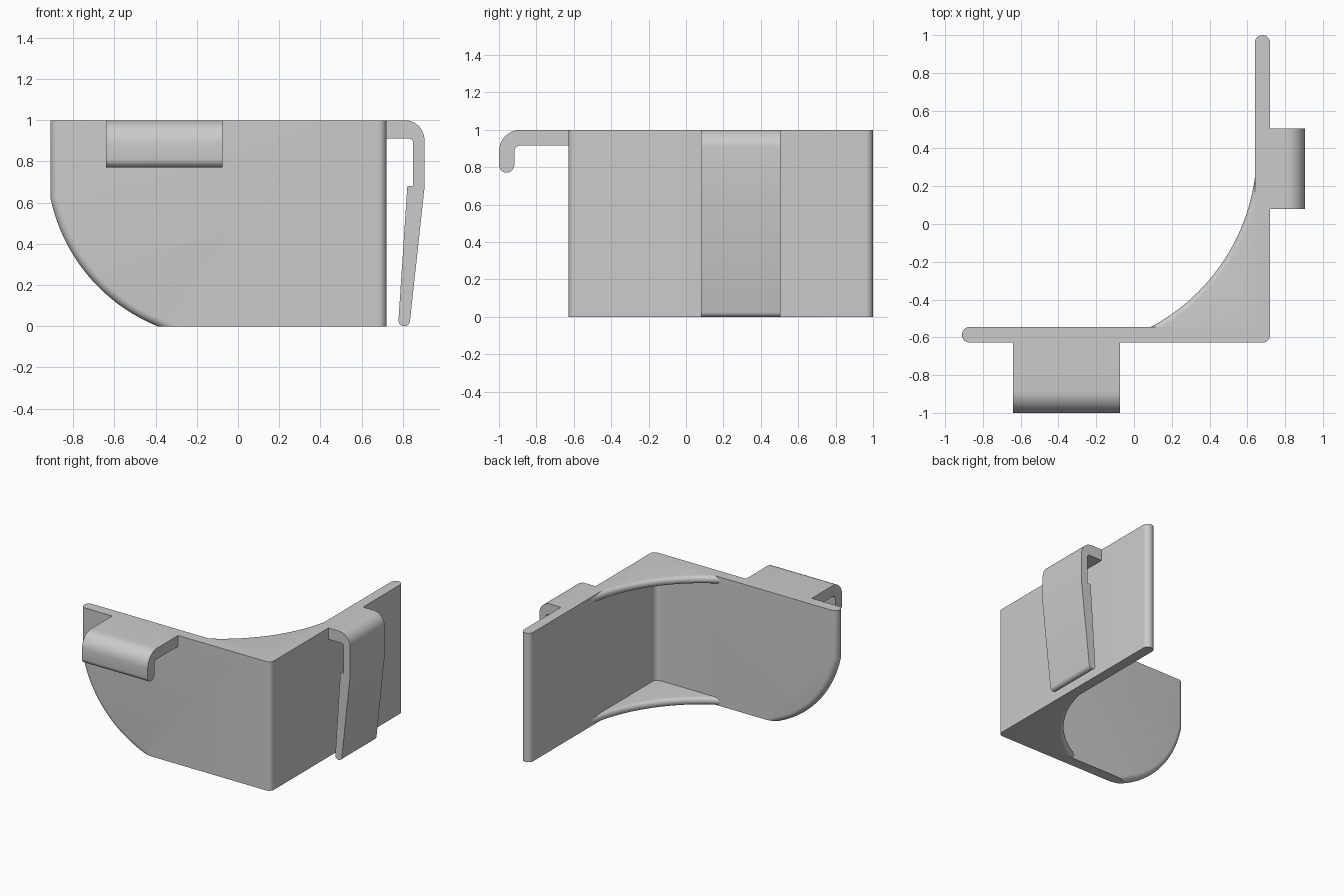
import bpy
import bmesh
from math import cos, sin, radians

cube = bpy.data.objects.get("Cube")
if cube:
    bpy.data.objects.remove(cube, do_unlink=True)

grey = bpy.data.materials.new("plain grey")
grey.use_nodes = True
colour = (0.6, 0.6, 0.6, 1)
grey.diffuse_color = colour
grey.node_tree.nodes["Principled BSDF"].inputs["Base Color"].default_value = colour


def arc(cx, cy, r, start, end, steps=10):
    """Points on a circular arc, angles in degrees."""
    angles = [radians(start + (end - start) * i / steps) for i in range(steps + 1)]
    return [(cx + r * cos(a), cy + r * sin(a)) for a in angles]


def extrude(name, outline, axis, low, high, soft=0, radius=0.0):
    """Extrude an outline along an axis; round the rims of its first `soft` points."""
    place = {
        "x": lambda a, b, t: (t, a, b),
        "y": lambda a, b, t: (a, t, b),
        "z": lambda a, b, t: (a, b, t),
    }[axis]
    bm = bmesh.new()
    rims = [[bm.verts.new(place(a, b, t)) for a, b in outline] for t in (low, high)]
    for rim in rims:
        bm.faces.new(rim)
    n = len(outline)
    for i in range(n):
        j = (i + 1) % n
        bm.faces.new((rims[0][i], rims[0][j], rims[1][j], rims[1][i]))
    bmesh.ops.recalc_face_normals(bm, faces=bm.faces)
    if soft:
        edges = [bm.edges.get((rim[i], rim[i + 1])) for rim in rims for i in range(soft - 1)]
        bmesh.ops.bevel(bm, geom=edges, offset=radius, offset_type="OFFSET",
                        segments=6, profile=0.5, affect="EDGES", clamp_overlap=False)
    mesh = bpy.data.meshes.new(name)
    bm.to_mesh(mesh)
    bm.free()
    mesh.materials.append(grey)
    obj = bpy.data.objects.new(name, mesh)
    bpy.context.collection.objects.link(obj)
    bpy.ops.object.select_all(action="DESELECT")
    obj.select_set(True)
    bpy.context.view_layer.objects.active = obj
    bpy.ops.object.shade_smooth_by_angle(angle=radians(30))
    return obj


# Front wall with a swept lower corner and rounded free edge
sweep = arc(-0.066, 0.8, 0.863, 192, 248, 24)
sweep[-1] = (-0.39, 0)
rim = [(-0.91, 1)] + sweep
extrude("front_wall", rim + [(0.5, 0), (0.5, 1)], "y", -0.628, -0.545, len(rim), 0.04)

# Side wall together with the rounded corner
plan = [(0.5, -0.628)]
plan += arc(0.68, -0.588, 0.04, -90, 0)
plan += arc(0.68, 0.96, 0.04, 0, 180, 16)
plan += arc(0.6, -0.505, 0.04, 0, -90)
plan += [(0.5, -0.545)]
extrude("side_wall", plan, "z", 0, 1)

# Curved corner webs at the top and bottom
curve = arc(-0.41, 0.39, 1.06, -63.7, -4.9, 32)
web = curve + [(0.68, 0.3), (0.68, -0.58), (0.05, -0.58)]
for name, low in (("bottom_web", 0), ("top_web", 0.94)):
    extrude(name, web, "z", low, low + 0.06, len(curve), 0.028)

# Short hook on the front wall
hook = [(-0.6, 1)]
hook += arc(-0.885, 0.885, 0.115, 90, 180)
hook += arc(-0.959, 0.812, 0.041, 180, 360)
hook += arc(-0.888, 0.885, 0.03, 180, 90, 6)
hook += [(-0.6, 0.915)]
extrude("front_hook", hook, "x", -0.64, -0.075)

# Long spring clip on the side wall
clip = [(0.7, 1)]
clip += arc(0.81, 0.905, 0.095, 90, 0)
clip += [(0.905, 0.67)]
clip += arc(0.807, 0.028, 0.028, -5, -183)
clip += [(0.822, 0.68), (0.849, 0.68)]
clip += arc(0.831, 0.894, 0.018, 0, 90, 6)
clip += [(0.7, 0.912)]
extrude("side_clip", clip, "y", 0.08, 0.505)
